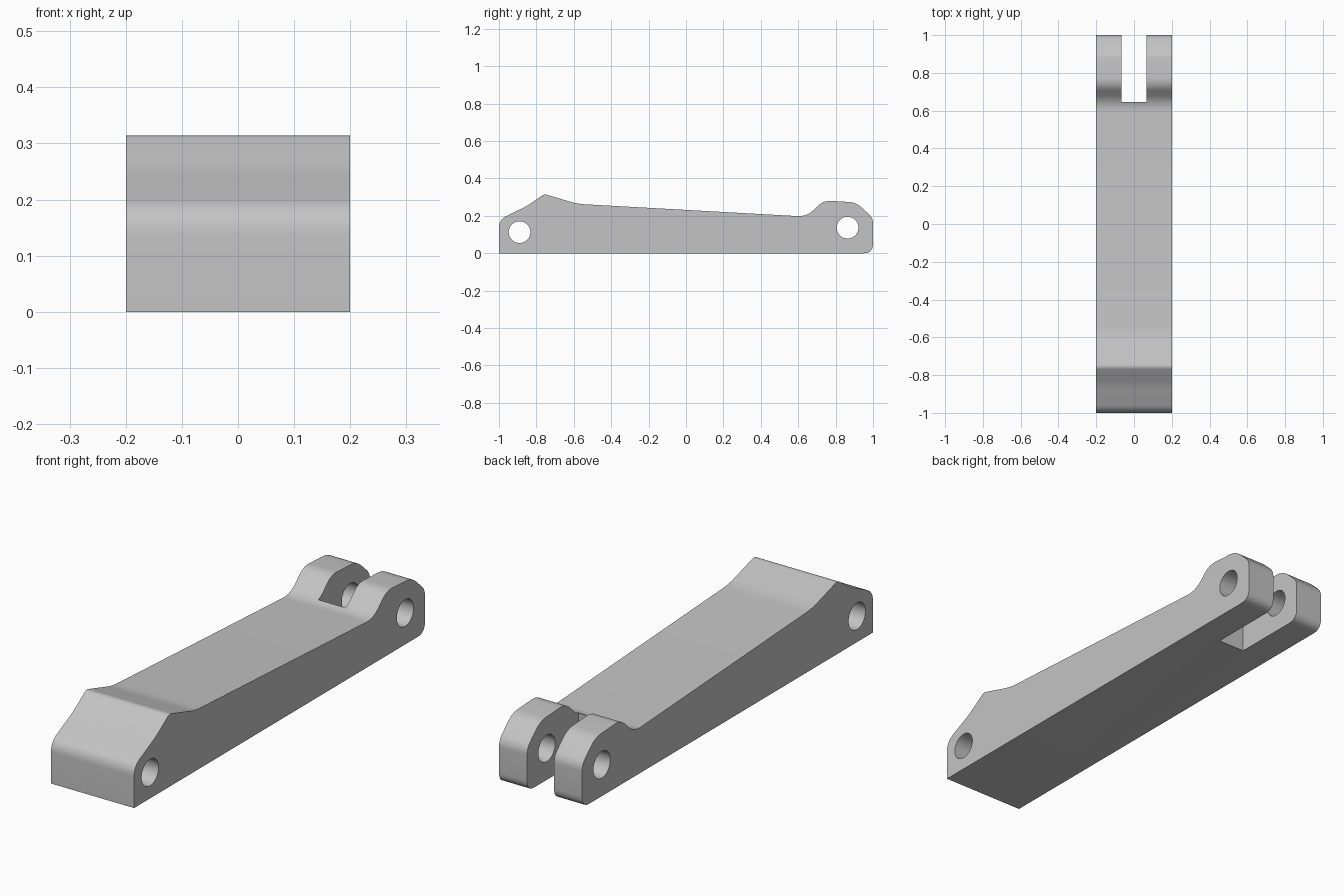
import bpy
import bmesh
import math
from mathutils import Vector

default = bpy.data.objects.get("Cube")
if default:
    bpy.data.objects.remove(default, do_unlink=True)

HALF_WIDTH = 0.2
SEGMENTS = 8

grey = bpy.data.materials.new("plain grey")
grey.use_nodes = True
colour = (0.55, 0.55, 0.55, 1)
grey.diffuse_color = colour
grey.node_tree.nodes["Principled BSDF"].inputs["Base Color"].default_value = colour

# Side profile corners: y, z, rounding length along each neighbouring edge
CORNERS = [
    (-1, 0, 0), (1, 0, 0.05), (1, 0.188, 0.03), (0.91, 0.272, 0.04),
    (0.735, 0.282, 0.04), (0.645, 0.196, 0.05), (-0.58, 0.264, 0.04),
    (-0.757, 0.317, 0.016), (-0.85, 0.253, 0.03), (-1, 0.18, 0.045),
]


def rounded(corners):
    """Replace each corner by a short curve tangent to both edges."""
    points = []
    for i, (y, z, length) in enumerate(corners):
        p = Vector((y, z))
        if length == 0:
            points.append(p)
            continue
        before = Vector(corners[i - 1][:2])
        after = Vector(corners[(i + 1) % len(corners)][:2])
        a = p + (before - p).normalized() * length
        b = p + (after - p).normalized() * length
        for k in range(SEGMENTS + 1):
            t = k / SEGMENTS
            points.append(a * (1 - t) ** 2 + p * 2 * t * (1 - t) + b * t ** 2)
    return points


def extrude_profile(name, points, half):
    """Solid with a y-z outline, running from -half to half along x."""
    bm = bmesh.new()
    face = bm.faces.new([bm.verts.new((-half, p.x, p.y)) for p in points])
    grown = bmesh.ops.extrude_face_region(bm, geom=[face])["geom"]
    verts = [g for g in grown if isinstance(g, bmesh.types.BMVert)]
    bmesh.ops.translate(bm, verts=verts, vec=(2 * half, 0, 0))
    bmesh.ops.recalc_face_normals(bm, faces=bm.faces)
    mesh = bpy.data.meshes.new(name)
    bm.to_mesh(mesh)
    bm.free()
    obj = bpy.data.objects.new(name, mesh)
    bpy.context.collection.objects.link(obj)
    mesh.materials.append(grey)
    return obj


def circle(y, z, radius, count=48):
    angles = [math.tau * k / count for k in range(count)]
    return [Vector((y + radius * math.cos(a), z + radius * math.sin(a))) for a in angles]


def rectangle(y0, y1, z0, z1):
    return [Vector(p) for p in ((y0, z0), (y1, z0), (y1, z1), (y0, z1))]


# Lever arm body
arm = extrude_profile("lever_arm", rounded(CORNERS), HALF_WIDTH)

# Pin holes at both ends and the fork slot at the back
cutters = [
    extrude_profile("fork_slot_cutter", rectangle(0.645, 1.2, -0.2, 0.6), 0.065),
    extrude_profile("front_hole_cutter", circle(-0.89, 0.113, 0.058), 0.4),
    extrude_profile("back_hole_cutter", circle(0.864, 0.137, 0.058), 0.4),
]
bpy.ops.object.select_all(action="DESELECT")
arm.select_set(True)
bpy.context.view_layer.objects.active = arm
for cutter in cutters:
    cutter.hide_render = True
    mod = arm.modifiers.new(cutter.name, "BOOLEAN")
    mod.operation = "DIFFERENCE"
    mod.solver = "EXACT"
    mod.object = cutter
    bpy.ops.object.modifier_apply(modifier=mod.name)
    bpy.data.objects.remove(cutter, do_unlink=True)

bpy.ops.object.shade_smooth_by_angle(angle=math.radians(30))
